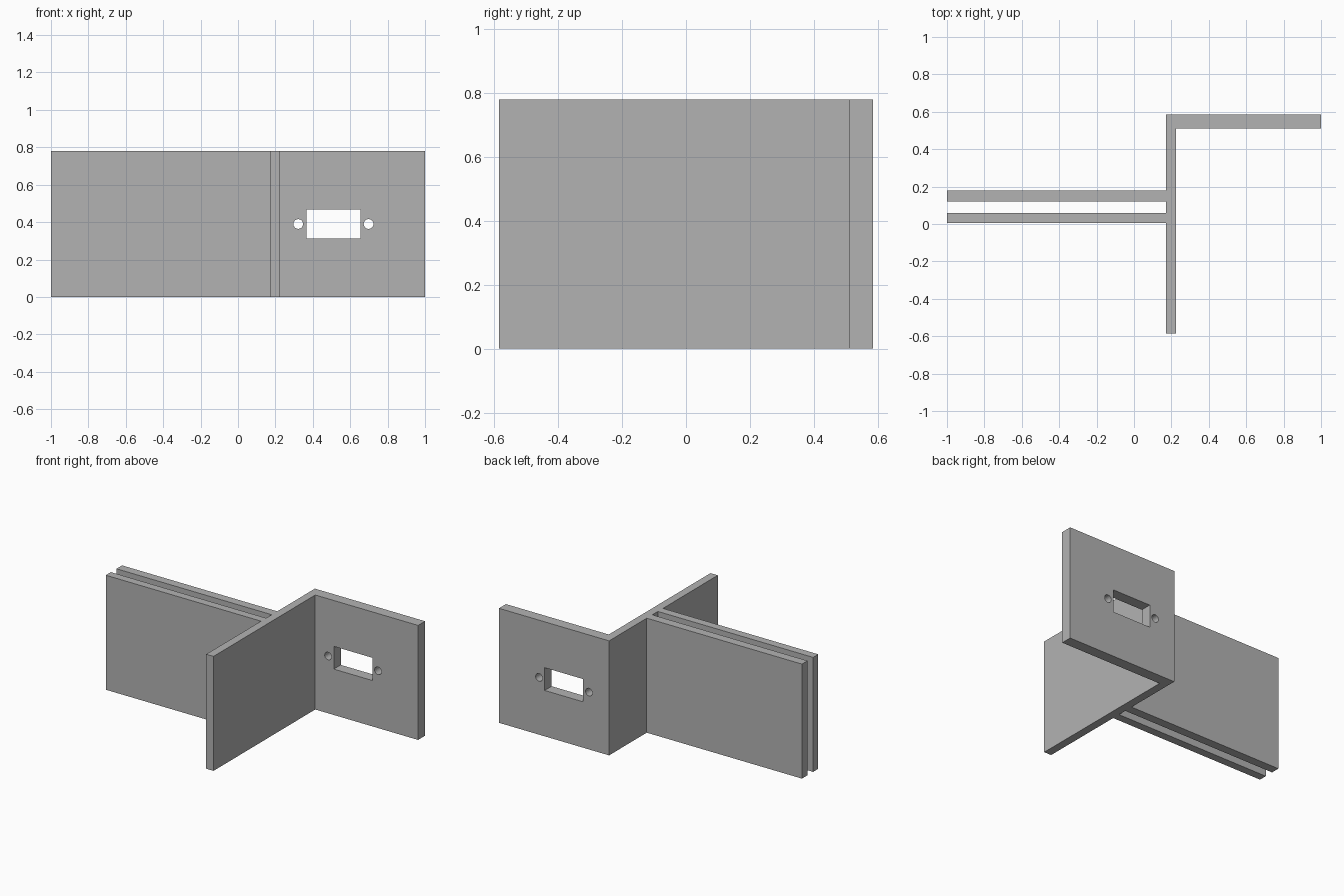
import bpy
import bmesh

cube = bpy.data.objects.get("Cube")
if cube:
    bpy.data.objects.remove(cube, do_unlink=True)

HEIGHT = 0.78
DEPTH = 0.585
WALL_L, WALL_R = 0.17, 0.225
PANEL_FRONT = 0.51

grey = bpy.data.materials.new("plain grey")
grey.use_nodes = True
colour = (0.45, 0.45, 0.45, 1)
grey.diffuse_color = colour
grey.node_tree.nodes["Principled BSDF"].inputs["Base Color"].default_value = colour


def extrude_outline(name, points, height):
    """Extrude a plan outline upward from the ground."""
    bm = bmesh.new()
    face = bm.faces.new([bm.verts.new((x, y, 0)) for x, y in points])
    result = bmesh.ops.extrude_face_region(bm, geom=[face])
    verts = [v for v in result["geom"] if isinstance(v, bmesh.types.BMVert)]
    bmesh.ops.translate(bm, verts=verts, vec=(0, 0, height))
    bmesh.ops.recalc_face_normals(bm, faces=bm.faces)
    mesh = bpy.data.meshes.new(name)
    bm.to_mesh(mesh)
    bm.free()
    mesh.materials.append(grey)
    obj = bpy.data.objects.new(name, mesh)
    bpy.context.collection.objects.link(obj)
    return obj


def cut(target, cutter):
    cutter.hide_render = True
    cutter.hide_set(True)
    cutter.data.materials.append(grey)
    mod = target.modifiers.new(cutter.name, "BOOLEAN")
    mod.operation = "DIFFERENCE"
    mod.solver = "EXACT"
    mod.object = cutter


# Bracket: cross wall, two parallel plates to the right, offset panel to the left
outline = [
    (WALL_L, -DEPTH), (WALL_R, -DEPTH), (WALL_R, PANEL_FRONT),
    (1, PANEL_FRONT), (1, DEPTH), (WALL_L, DEPTH),
    (WALL_L, 0.18), (-1, 0.18), (-1, 0.12), (WALL_L, 0.12),
    (WALL_L, 0.06), (-1, 0.06), (-1, 0.005), (WALL_L, 0.005),
]
bracket = extrude_outline("bracket", outline, HEIGHT)

# Connector window
panel_y = (PANEL_FRONT + DEPTH) / 2
bpy.ops.mesh.primitive_cube_add(size=1, location=(0.51, panel_y, HEIGHT / 2))
window = bpy.context.object
window.name = "window_cutter"
window.scale = (0.29, 0.2, 0.155)
cut(bracket, window)

# Screw holes either side of the window
for side, x in (("right", 0.322), ("left", 0.698)):
    bpy.ops.mesh.primitive_cylinder_add(
        vertices=24, radius=0.026, depth=0.2,
        location=(x, panel_y, HEIGHT / 2), rotation=(1.5708, 0, 0))
    hole = bpy.context.object
    hole.name = side + "_screw_hole_cutter"
    cut(bracket, hole)
